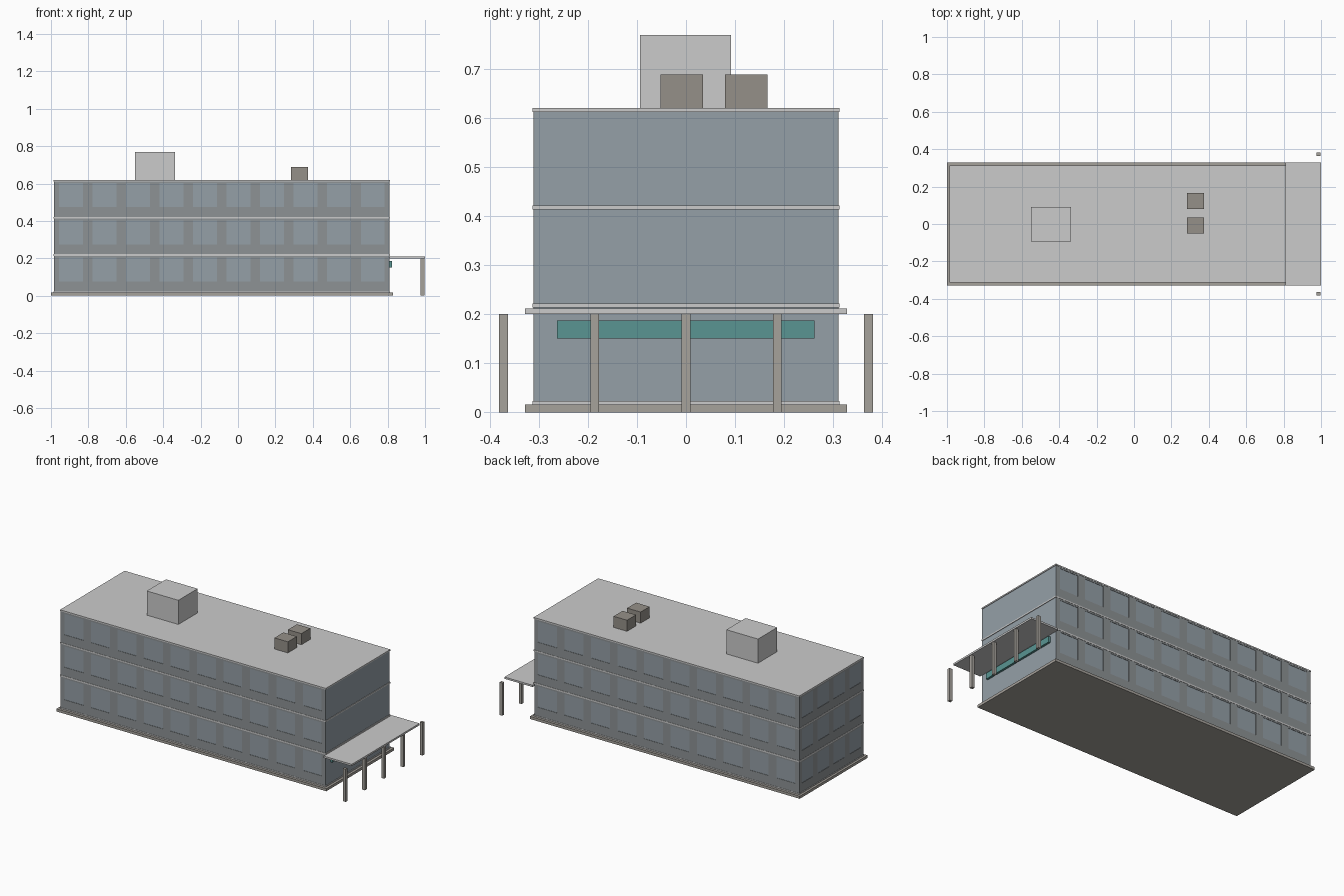
import bpy, bmesh

if "Cube" in bpy.data.objects:
    bpy.data.objects.remove(bpy.data.objects["Cube"])


def material(name, r, g, b):
    m = bpy.data.materials.new(name)
    m.diffuse_color = (r, g, b, 1)
    m.use_nodes = True
    m.node_tree.nodes["Principled BSDF"].inputs["Base Color"].default_value = m.diffuse_color
    return m


GLASS = material("glass", 0.30, 0.35, 0.39)
FRAME = material("frame", 0.27, 0.29, 0.30)
STONE = material("stone", 0.38, 0.36, 0.33)
TEAL = material("teal", 0.10, 0.30, 0.29)
UNIT = material("unit", 0.30, 0.28, 0.25)


def boxes(name, extents, mat=None):
    """One object made of boxes given as (x0, x1, y0, y1, z0, z1)."""
    bm = bmesh.new()
    for x0, x1, y0, y1, z0, z1 in extents:
        vs = bmesh.ops.create_cube(bm, size=1)["verts"]
        for v in vs:
            v.co.x = x1 if v.co.x > 0 else x0
            v.co.y = y1 if v.co.y > 0 else y0
            v.co.z = z1 if v.co.z > 0 else z0
    me = bpy.data.meshes.new(name)
    bm.to_mesh(me)
    bm.free()
    ob = bpy.data.objects.new(name, me)
    bpy.context.collection.objects.link(ob)
    if mat:
        me.materials.append(mat)
    return ob


X0, X1, Y = -0.983, 0.81, 0.309      # glass body footprint
BASE, FLOOR = 0.016, 0.199           # ground level and storey height


def frame_bars(a, b, count):
    """Spandrels and piers along one facade as (start, end, z0, z1)."""
    bars = []
    pitch = (b - a) / count
    half_pier = pitch * 0.143
    for f in range(3):
        z = BASE + f * FLOOR
        sill, head = z + 0.06, z + 0.188
        bars += [(a, b, z, sill), (a, b, head, z + FLOOR)]
        for i in range(count + 1):
            c = a + i * pitch
            bars.append((max(a, c - half_pier), min(b, c + half_pier), sill, head))
    return bars


# Plinth and glazed body
boxes("plinth", [(-1, 0.828, -0.328, 0.328, 0, BASE)], STONE)
boxes("glass_body", [(X0, X1, -Y, Y, BASE, 0.612)], GLASS)

# Thin window frames on the long sides and the left end
t = 0.002
long_bars = frame_bars(X0, X1, 10)
boxes("front_frame", [(a, b, -Y - t, -Y, c, d) for a, b, c, d in long_bars], FRAME)
boxes("back_frame", [(a, b, Y, Y + t, c, d) for a, b, c, d in long_bars], FRAME)
boxes("left_frame", [(X0 - t, X0, a, b, c, d) for a, b, c, d in frame_bars(-Y, Y, 4)], FRAME)

# Floor bands and the roof slab
e = 0.0035
for i, (z0, z1) in enumerate([(BASE, 0.023), (0.213, 0.222), (0.413, 0.421)]):
    boxes(f"floor_band_{i + 1}", [(X0 - e, X1 + e, -Y - e, Y + e, z0, z1)])
boxes("roof_slab", [(X0 - e, X1 + e, -Y - e, Y + e, 0.612, 0.62)])

# Rooftop structures
boxes("roof_penthouse", [(-0.552, -0.338, -0.094, 0.092, 0.62, 0.768)])
boxes("roof_unit_front", [(0.283, 0.374, -0.052, 0.035, 0.62, 0.688)], UNIT)
boxes("roof_unit_back", [(0.283, 0.374, 0.079, 0.166, 0.62, 0.688)], UNIT)

# Entrance canopy, its posts and the coloured fascia panel
boxes("canopy", [(X1, 1.0, -0.328, 0.328, 0.2, 0.211)])
for i in range(5):
    y = (i - 2) * 0.186
    boxes(f"canopy_post_{i + 1}", [(0.977, 0.996, y - 0.009, y + 0.009, 0, 0.2)], STONE)
boxes("entrance_panel", [(X1, 0.823, -0.263, 0.262, 0.15, 0.187)], TEAL)
